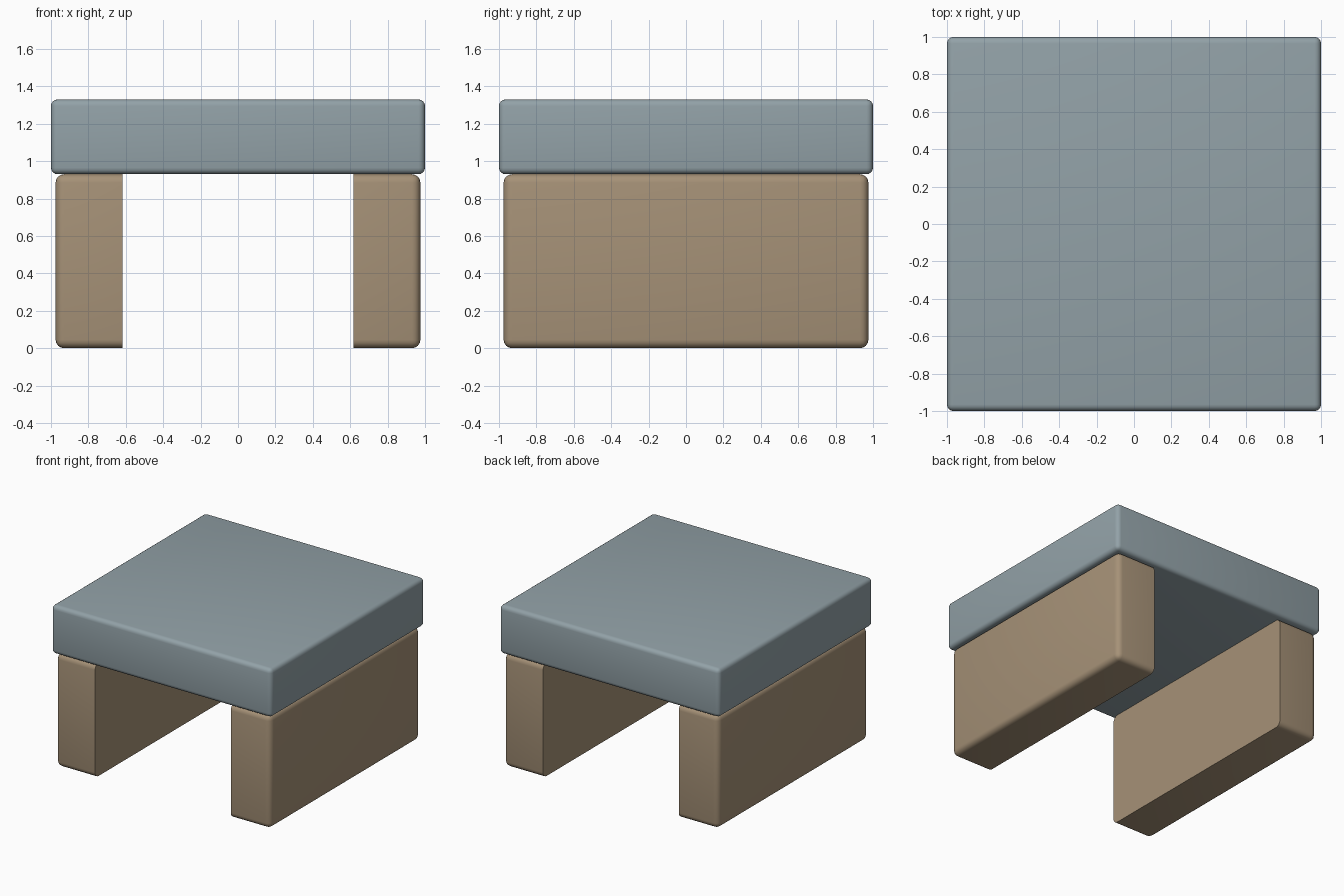
import bpy, bmesh
from mathutils import Matrix

if "Cube" in bpy.data.objects:
    bpy.data.objects.remove(bpy.data.objects["Cube"])


def material(name, rgb):
    mat = bpy.data.materials.new(name)
    mat.diffuse_color = (*rgb, 1.0)
    mat.use_nodes = True
    mat.node_tree.nodes["Principled BSDF"].inputs["Base Color"].default_value = mat.diffuse_color
    return mat


def rounded_box(half, z0, z1, radius):
    """bmesh of a square block with softened edges"""
    bm = bmesh.new()
    bmesh.ops.create_cube(bm, size=1.0)
    bm.transform(Matrix.Translation((0, 0, (z0 + z1) / 2))
                 @ Matrix.Diagonal((2 * half, 2 * half, z1 - z0, 1)))
    bmesh.ops.bevel(bm, geom=bm.edges[:], offset=radius, segments=4,
                    profile=0.5, affect='EDGES', clamp_overlap=True)
    return bm


def finish(bm, name, mat):
    bmesh.ops.recalc_face_normals(bm, faces=bm.faces[:])
    mesh = bpy.data.meshes.new(name)
    bm.to_mesh(mesh)
    bm.free()
    mesh.materials.append(mat)
    obj = bpy.data.objects.new(name, mesh)
    bpy.context.collection.objects.link(obj)
    bpy.ops.object.select_all(action='DESELECT')
    obj.select_set(True)
    bpy.context.view_layer.objects.active = obj
    bpy.ops.object.shade_smooth_by_angle(angle=0.6)
    return obj


slate = material("slate blue grey", (0.29, 0.36, 0.39))
tan = material("tan brown", (0.38, 0.285, 0.185))

# Top slab
finish(rounded_box(1.0, 0.93, 1.33, 0.035), "top_slab", slate)

# Side walls: the outer strips of one rounded block, cut flat on the inside
for side, name in ((1, "right_wall"), (-1, "left_wall")):
    bm = rounded_box(0.975, 0.0, 0.93, 0.045)
    cut = bmesh.ops.bisect_plane(
        bm, geom=bm.verts[:] + bm.edges[:] + bm.faces[:],
        plane_co=(side * 0.617, 0, 0), plane_no=(side, 0, 0), clear_inner=True)
    rim = [e for e in cut["geom_cut"] if isinstance(e, bmesh.types.BMEdge)]
    bmesh.ops.contextual_create(bm, geom=rim)
    finish(bm, name, tan)
